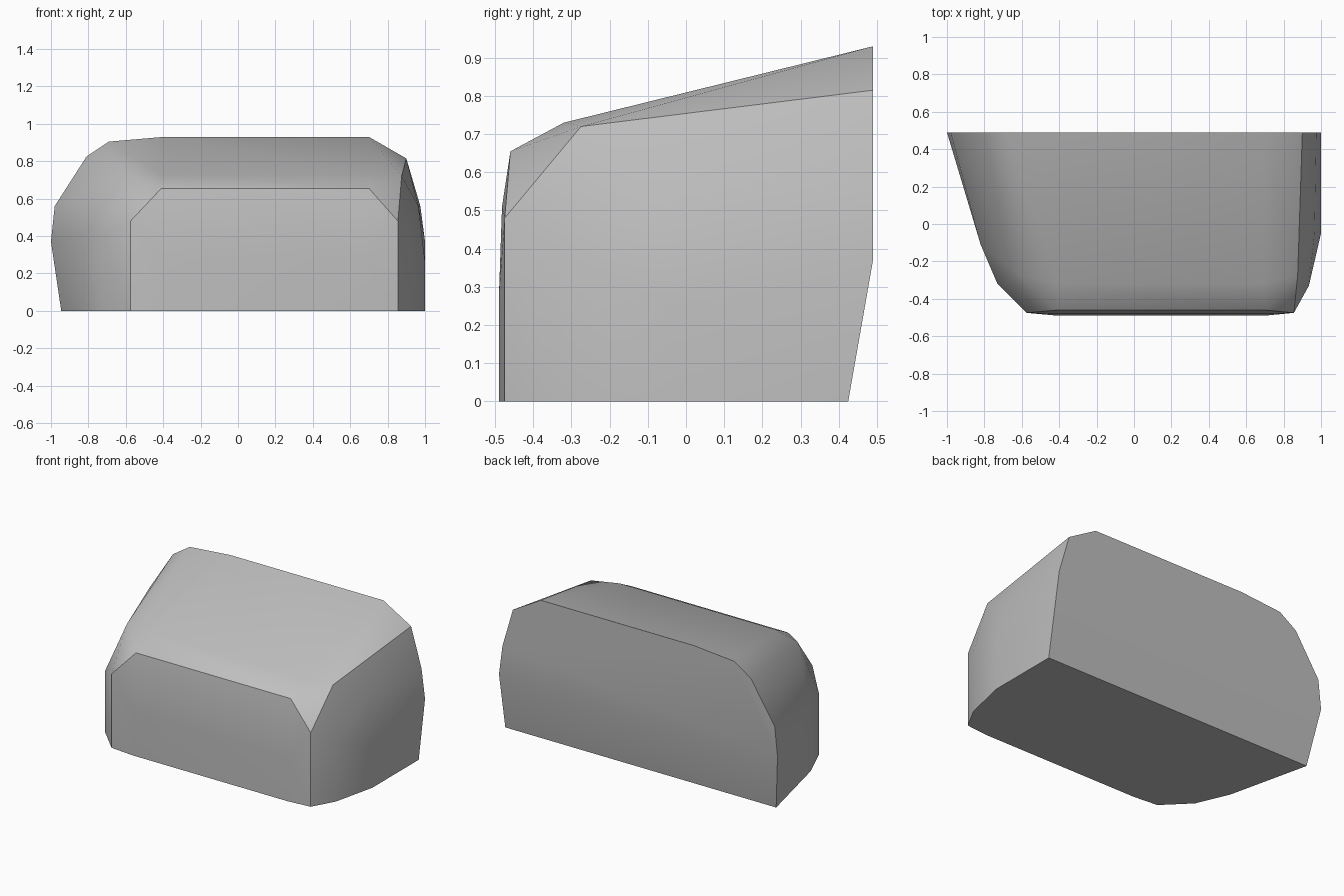
import bpy
import bmesh
import math

cube = bpy.data.objects.get("Cube")
if cube:
    bpy.data.objects.remove(cube, do_unlink=True)


def flat_material(name, value):
    material = bpy.data.materials.new(name)
    material.use_nodes = True
    colour = (value, value, value, 1)
    material.diffuse_color = colour
    for node in material.node_tree.nodes:
        if node.type == "BSDF_PRINCIPLED":
            node.inputs["Base Color"].default_value = colour
    return material


def hull_object(name, points, material, smooth_angle):
    """Wrap the points in a convex skin, with soft shading between hard creases."""
    bm = bmesh.new()
    for point in points:
        bm.verts.new(point)
    result = bmesh.ops.convex_hull(bm, input=bm.verts[:])
    spare = set(result["geom_interior"]) | set(result["geom_unused"])
    spare = [item for item in spare if isinstance(item, bmesh.types.BMVert)]
    bmesh.ops.delete(bm, geom=spare, context="VERTS")
    bmesh.ops.dissolve_limit(bm, angle_limit=math.radians(1),
                             verts=bm.verts[:], edges=bm.edges[:])
    bmesh.ops.recalc_face_normals(bm, faces=bm.faces[:])
    mesh = bpy.data.meshes.new(name)
    bm.to_mesh(mesh)
    bm.free()
    mesh.materials.append(material)
    obj = bpy.data.objects.new(name, mesh)
    bpy.context.collection.objects.link(obj)
    bpy.ops.object.select_all(action="DESELECT")
    obj.select_set(True)
    bpy.context.view_layer.objects.active = obj
    bpy.ops.object.shade_smooth_by_angle(angle=math.radians(smooth_angle))
    return obj


# Back outline, as x and z on the upright rear plane
back_outline = [(-1, .37), (-.98, .56), (-.81, .825), (-.69, .905), (-.4, .93),
                (.7, .93), (.9, .815), (.975, .56), (1, .37)]
points = [(x, .49, z) for x, z in back_outline]

# Undercut foot of the back
points += [(-.945, .425, 0), (1, .425, 0)]

# Rounded sides: plan position and the height of each upright part
side_plan = [(-.82, -.11, .4), (-.73, -.32, .4), (-.575, -.475, .48),
             (.855, -.475, .48), (.935, -.33, .4), (1, -.05, .26)]
for x, y, height in side_plan:
    points += [(x, y, 0), (x, y, height)]

# Shoulders leaning in above the upright sides
points += [(-.65, -.29, .57), (.9, -.31, .57), (.965, -.05, .56)]

# Gently bowed front, then the sloping brow above it
front_profile = [(-.49, 0), (-.49, .28), (-.482, .51), (-.46, .655), (-.32, .73)]
for y, z in front_profile:
    points += [(-.41, y, z), (.7, y, z)]

# Cut corners between front, top and sides
points += [(-.605, -.275, .72), (.875, -.275, .72)]

stone_grey = flat_material("stone grey", .52)
hull_object("stone_block", points, stone_grey, 32)
